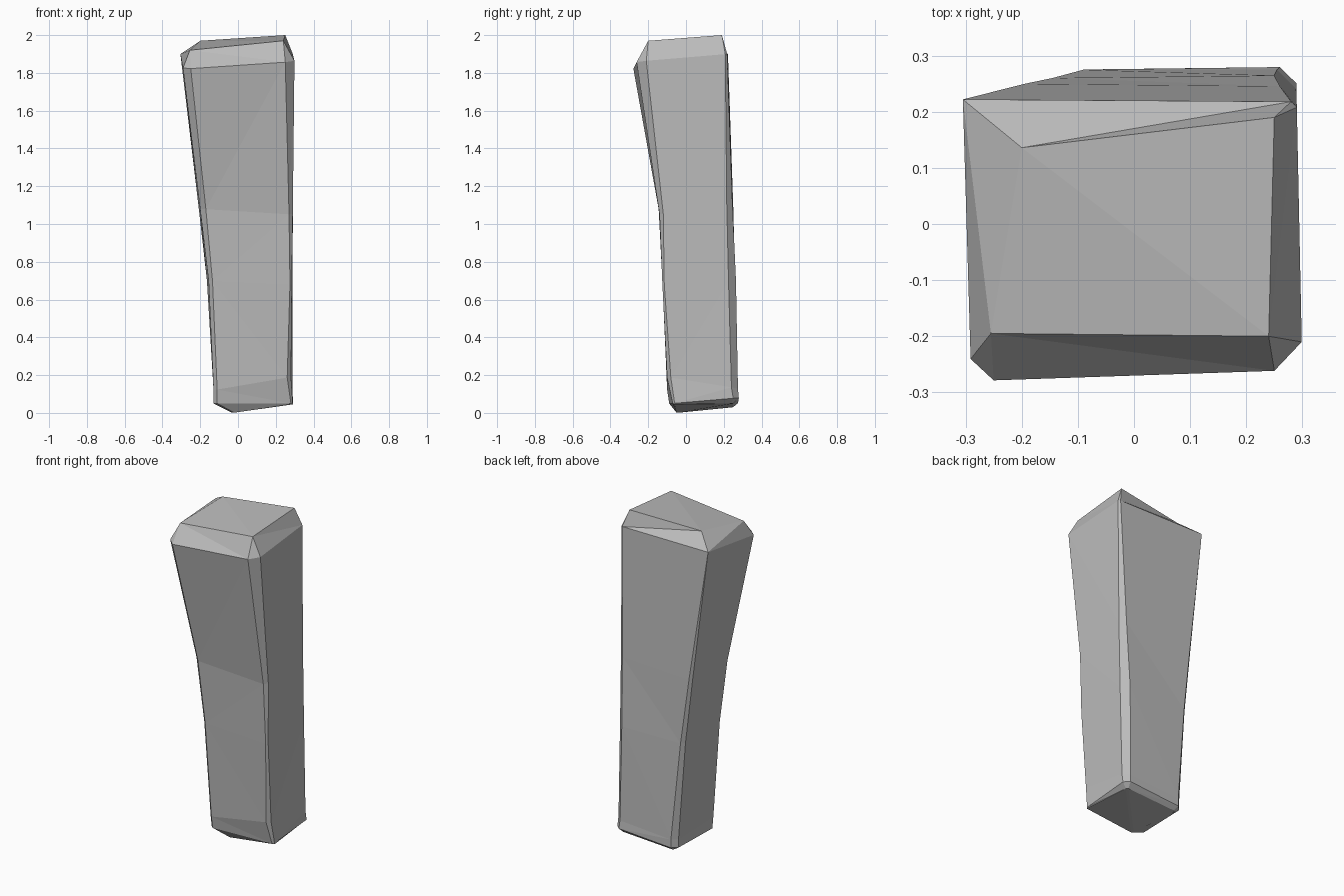
import bpy
import bmesh
from mathutils import Vector

# Remove the default cube only
default = bpy.data.objects.get("Cube")
if default:
    bpy.data.objects.remove(default, do_unlink=True)

# Single stone colour
stone = bpy.data.materials.new("stone_grey")
stone.use_nodes = True
grey = (0.5, 0.5, 0.5, 1)
stone.diffuse_color = grey
stone.node_tree.nodes["Principled BSDF"].inputs["Base Color"].default_value = grey

# Corner lines of the pillar from foot to cap: (x, y, z, chipped corner width)
front_right_edge = [(-.03, -.05, 0, .01), (-.13, -.09, .05, .02), (-.13, -.1, .12, .02),
                    (-.155, -.125, .7, .02), (-.2, -.145, 1.08, .03),
                    (-.29, -.28, 1.82, .04), (-.255, -.195, 1.92, 0)]
front_left_edge = [(.29, -.06, .045, 0), (.29, -.07, .05, .01), (.28, -.1, .19, .02),
                   (.285, -.125, .68, .01), (.29, -.14, 1.05, .02),
                   (.3, -.26, 1.86, .05), (.24, -.2, 1.97, 0)]
back_left_edge = [(.26, .25, .05, .01), (.29, .28, .08, .03), (.29, .275, .13, .035),
                  (.29, .265, .7, .04), (.29, .245, 1.12, .03),
                  (.29, .218, 1.9, .01), (.25, .19, 2, 0)]
back_right_edge = [(-.09, .25, .03, .01), (-.12, .275, .05, .03), (-.12, .275, .1, .03),
                   (-.165, .26, .7, .02), (-.21, .25, 1.1, .015),
                   (-.305, .222, 1.9, 0), (-.2, .136, 1.97, 0)]
edges = [front_right_edge, front_left_edge, back_left_edge, back_right_edge]


def chipped_ring(bm, corners):
    """Cut each corner of a four-sided section into two vertices."""
    ring = []
    points = [Vector(c[:3]) for c in corners]
    for i, corner in enumerate(points):
        width = corners[i][3]
        for neighbour in (points[i - 1], points[(i + 1) % len(points)]):
            direction = (neighbour - corner).normalized()
            ring.append(bm.verts.new(corner + direction * width))
    return ring


# Pillar: skin neighbouring sections, then close the foot and cap
bm = bmesh.new()
rings = [chipped_ring(bm, section) for section in zip(*edges)]
for lower, upper in zip(rings, rings[1:]):
    count = len(lower)
    for i in range(count):
        j = (i + 1) % count
        bm.faces.new((lower[i], lower[j], upper[j], upper[i]))
bm.faces.new(list(reversed(rings[0])))
bm.faces.new(rings[-1])

# Merge unchipped corners and split the warped sides into flat facets
bmesh.ops.remove_doubles(bm, verts=bm.verts[:], dist=0.001)
bmesh.ops.triangulate(bm, faces=bm.faces[:])
bmesh.ops.recalc_face_normals(bm, faces=bm.faces[:])

mesh = bpy.data.meshes.new("stone_pillar")
bm.to_mesh(mesh)
bm.free()
mesh.materials.append(stone)
pillar = bpy.data.objects.new("stone_pillar", mesh)
bpy.context.collection.objects.link(pillar)
